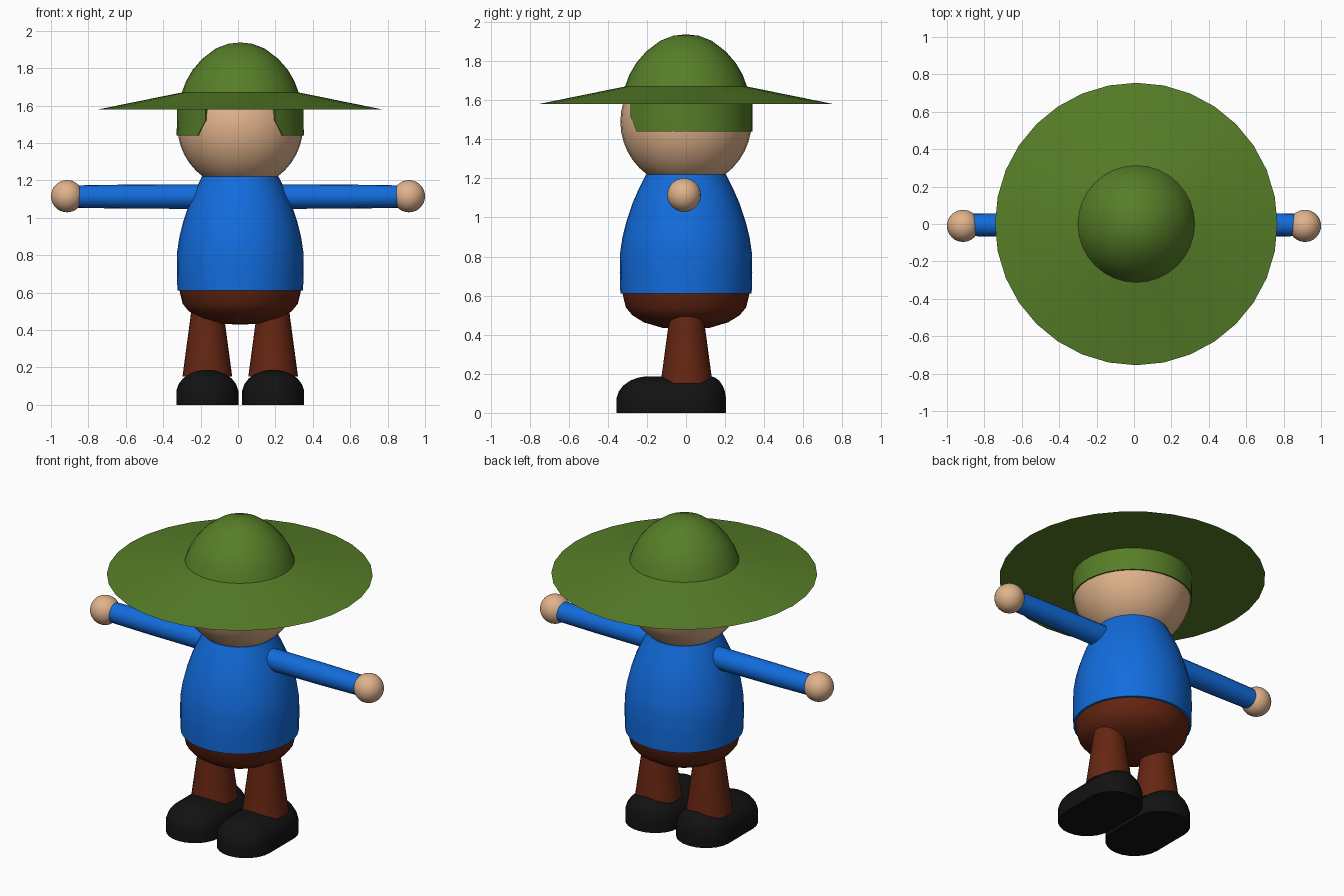
import bpy, bmesh, math
from mathutils import Matrix

if "Cube" in bpy.data.objects:
    bpy.data.objects.remove(bpy.data.objects["Cube"])

CX = 0.012  # centre line of the figure


def material(name, rgb):
    m = bpy.data.materials.new(name)
    m.diffuse_color = (*rgb, 1)
    m.use_nodes = True
    m.node_tree.nodes["Principled BSDF"].inputs["Base Color"].default_value = m.diffuse_color
    return m


GREEN = material("hat green", (0.095, 0.21, 0.021))
BLUE = material("shirt blue", (0.006, 0.15, 0.72))
BROWN = material("trouser brown", (0.13, 0.019, 0.006))
SKIN = material("skin", (0.75, 0.45, 0.26))
BLACK = material("shoe black", (0.006, 0.006, 0.006))


def finish(name, bm, mat, angle=40):
    bmesh.ops.remove_doubles(bm, verts=bm.verts, dist=1e-5)
    bmesh.ops.recalc_face_normals(bm, faces=bm.faces)
    me = bpy.data.meshes.new(name)
    bm.to_mesh(me)
    bm.free()
    me.materials.append(mat)
    ob = bpy.data.objects.new(name, me)
    bpy.context.collection.objects.link(ob)
    bpy.ops.object.select_all(action='DESELECT')
    ob.select_set(True)
    bpy.context.view_layer.objects.active = ob
    bpy.ops.object.shade_smooth_by_angle(angle=math.radians(angle))
    return ob


def loft(name, rings, mat, angle=40):
    """Skin a stack of closed rings of points and cap both ends."""
    bm = bmesh.new()
    loops = [[bm.verts.new(p) for p in r] for r in rings]
    n = len(loops[0])
    for a, b in zip(loops, loops[1:]):
        for i in range(n):
            j = (i + 1) % n
            bm.faces.new((a[i], a[j], b[j], b[i]))
    bm.faces.new(loops[0][::-1])
    bm.faces.new(loops[-1])
    return finish(name, bm, mat, angle)


def lathe(name, profile, mat, x=CX, y=0.0, n=32):
    rings = [[(x + max(r, 0.002) * math.cos(math.tau * i / n),
               y + max(r, 0.002) * math.sin(math.tau * i / n), z)
              for i in range(n)] for r, z in profile]
    return loft(name, rings, mat)


def ball(name, loc, r, mat):
    bm = bmesh.new()
    bmesh.ops.create_uvsphere(bm, u_segments=32, v_segments=20, radius=r,
                              matrix=Matrix.Translation(loc))
    return finish(name, bm, mat)


# Hat: flat underside, sloping brim and round crown
lathe("hat", [(0, 1.58), (0.755, 1.58), (0.312, 1.67), (0.29, 1.73), (0.255, 1.79),
              (0.203, 1.85), (0.13, 1.905), (0.065, 1.93), (0, 1.937)], GREEN)

# Hat band: wraps the back and sides, open over the face
bm = bmesh.new()
STEPS = 28
sections = []
for i in range(STEPS + 1):
    t = i / STEPS
    sec = []
    for r, z, gap in ((0.34, 1.44, 42), (0.34, 1.52, 33), (0.34, 1.585, 33),
                      (0.29, 1.585, 33), (0.29, 1.52, 33), (0.29, 1.44, 42)):
        a = math.radians(-90 + gap + t * (360 - 2 * gap))
        sec.append(bm.verts.new((CX + r * math.cos(a), r * math.sin(a), z)))
    sections.append(sec)
for a, b in zip(sections, sections[1:]):
    for k in range(6):
        m = (k + 1) % 6
        bm.faces.new((a[k], a[m], b[m], b[k]))
for s in (sections[0], sections[-1]):
    bm.faces.new((s[0], s[1], s[4], s[5]))
    bm.faces.new((s[1], s[2], s[3], s[4]))
finish("hat_band", bm, GREEN)

# Head
ball("head", (CX, 0, 1.49), 0.336, SKIN)

# Shirt and trouser seat
lathe("shirt", [(0.325, 0.61), (0.336, 0.612), (0.339, 0.72), (0.337, 0.82), (0.325, 0.9),
                (0.305, 0.98), (0.275, 1.07), (0.24, 1.15), (0.205, 1.22)], BLUE)
lathe("trouser_seat", [(0, 0.428), (0.12, 0.435), (0.215, 0.463), (0.275, 0.5),
                       (0.308, 0.54), (0.326, 0.615)], BROWN)

for side, label in ((-1, "left"), (1, "right")):
    # Arm along x, and hand
    n = 20
    arm = [[(side * x, -0.005 + r * math.cos(math.tau * i / n),
             1.113 + r * math.sin(math.tau * i / n)) for i in range(n)]
           for x, r in ((0.12, 0.066), (0.6, 0.064), (0.87, 0.06))]
    loft(label + "_arm", arm, BLUE)
    ball(label + "_hand", (side * 0.914, -0.01, 1.115), 0.086, SKIN)

    # Tapered leg
    lx = CX + side * 0.176
    lathe(label + "_leg", [(0.133, 0.15), (0.09, 0.47), (0.085, 0.52)], BROWN,
          x=lx, y=0.003, n=24)

    # Shoe: rounded toe and heel, inset towards the top
    rings = []
    for z, inset in ((0, 0), (0.075, 0), (0.11, 0.012), (0.14, 0.035),
                     (0.165, 0.07), (0.18, 0.11), (0.187, 0.15)):
        ring = []
        for i in range(26):
            toe = i < 13
            a = math.pi * ((i if toe else i - 13) / 12 + (1 if toe else 0))
            r = 0.166 - inset
            depth = r if toe else 0.155 - 0.5 * inset
            ring.append((lx + r * math.cos(a),
                         (-0.19 if toe else 0.05) + depth * math.sin(a), z))
        rings.append(ring)
    loft(label + "_shoe", rings, BLACK)
